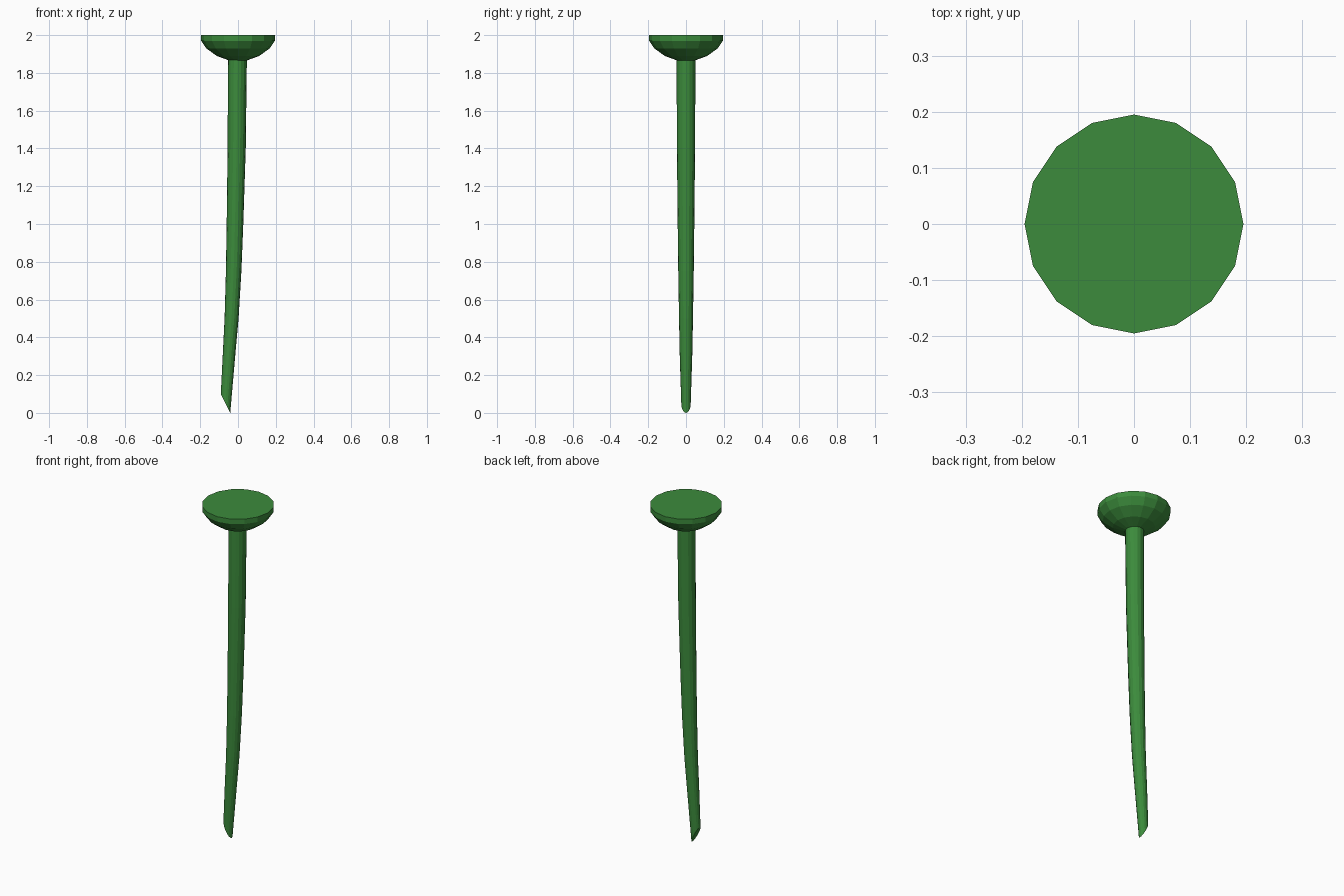
import bpy
import bmesh
from math import cos, sin, tau

if "Cube" in bpy.data.objects:
    bpy.data.objects.remove(bpy.data.objects["Cube"])

SIDES = 16

green = bpy.data.materials.new("green")
green.diffuse_color = (0.045, 0.26, 0.045, 1)
green.use_nodes = True
green.node_tree.nodes["Principled BSDF"].inputs["Base Color"].default_value = green.diffuse_color


def loft(name, rings):
    """Skin rings of (centre x, z, radius, slant) and cap both ends."""
    bm = bmesh.new()
    loops = []
    for cx, z, r, slant in rings:
        loops.append([bm.verts.new((cx + r * cos(tau * i / SIDES),
                                    r * sin(tau * i / SIDES),
                                    z - slant * cos(tau * i / SIDES)))
                      for i in range(SIDES)])
    for a, b in zip(loops, loops[1:]):
        for i in range(SIDES):
            j = (i + 1) % SIDES
            bm.faces.new((a[i], a[j], b[j], b[i]))
    bm.faces.new(loops[0][::-1])
    bm.faces.new(loops[-1])
    bmesh.ops.recalc_face_normals(bm, faces=bm.faces)
    mesh = bpy.data.meshes.new(name)
    bm.to_mesh(mesh)
    bm.free()
    mesh.materials.append(green)
    obj = bpy.data.objects.new(name, mesh)
    bpy.context.collection.objects.link(obj)
    return obj


# Shallow bowl-shaped head with a flat top
loft("head", [(0, 1.865, 0.045, 0), (0, 1.89, 0.113, 0), (0, 1.93, 0.168, 0),
              (0, 1.97, 0.195, 0), (0, 2.0, 0.195, 0)])

# Gently curved, tapering stem with an oblique cut at the foot
loft("stem", [(-0.066, 0.05, 0.025, 0.05), (-0.048, 0.3, 0.033, 0),
              (-0.034, 0.5, 0.037, 0), (-0.023, 0.75, 0.041, 0),
              (-0.016, 1.0, 0.044, 0), (-0.007, 1.4, 0.048, 0),
              (-0.003, 1.88, 0.05, 0)])
